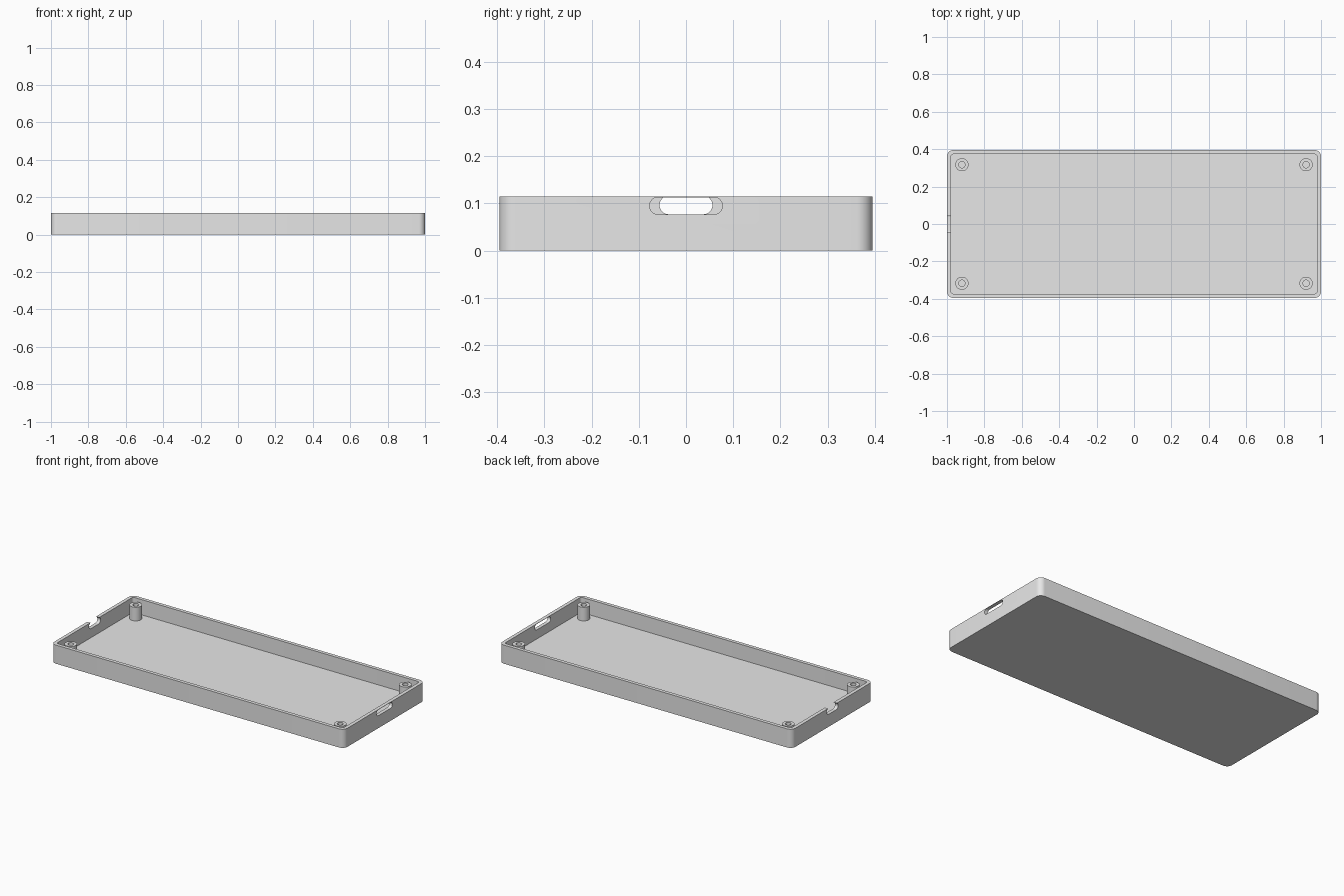
import bpy
import bmesh
from math import cos, sin, pi

if "Cube" in bpy.data.objects:
    bpy.data.objects.remove(bpy.data.objects["Cube"], do_unlink=True)

LENGTH, WIDTH, HEIGHT = 2.0, 0.79, 0.115
WALL, FLOOR, CORNER = 0.022, 0.021, 0.034

grey = bpy.data.materials.new("plain grey")
grey.use_nodes = True
colour = (0.8, 0.8, 0.8, 1.0)
grey.diffuse_color = colour
grey.node_tree.nodes["Principled BSDF"].inputs["Base Color"].default_value = colour


def rounded_outline(half_a, half_b, radius, steps=8):
    """Counter-clockwise outline of a rectangle with round corners."""
    points = []
    for quarter, (sa, sb) in enumerate([(1, 1), (-1, 1), (-1, -1), (1, -1)]):
        for i in range(steps + 1):
            angle = (quarter + i / steps) * pi / 2
            points.append((sa * (half_a - radius) + radius * cos(angle),
                           sb * (half_b - radius) + radius * sin(angle)))
    return points


def skin(name, loops):
    """Join loops of equal point count in order and cap both ends."""
    bm = bmesh.new()
    rings = [[bm.verts.new(p) for p in loop] for loop in loops]
    for low, high in zip(rings, rings[1:]):
        for i in range(len(low)):
            j = (i + 1) % len(low)
            bm.faces.new((low[i], low[j], high[j], high[i]))
    bm.faces.new(rings[0][::-1])
    bm.faces.new(rings[-1])
    bmesh.ops.remove_doubles(bm, verts=bm.verts[:], dist=1e-5)
    bmesh.ops.recalc_face_normals(bm, faces=bm.faces[:])
    mesh = bpy.data.meshes.new(name)
    bm.to_mesh(mesh)
    bm.free()
    mesh.materials.append(grey)
    obj = bpy.data.objects.new(name, mesh)
    bpy.context.collection.objects.link(obj)
    return obj


def activate(obj):
    bpy.ops.object.select_all(action="DESELECT")
    obj.select_set(True)
    bpy.context.view_layer.objects.active = obj


def smooth(obj):
    activate(obj)
    bpy.ops.object.shade_smooth_by_angle(angle=pi / 6)


# Open tray: outer wall, flat rim, inner wall and floor
outer = rounded_outline(LENGTH / 2, WIDTH / 2, CORNER)
inner = rounded_outline(LENGTH / 2 - WALL, WIDTH / 2 - WALL, CORNER - WALL)
tray = skin("tray", [[(x, y, z) for x, y in outline] for outline, z in
                     [(outer, 0), (outer, HEIGHT), (inner, HEIGHT), (inner, FLOOR)]])


# Port openings: a closed slot at the left end, an open notch at the right end
def cut_port(name, x, half_width, radius, bottom):
    outline = rounded_outline(half_width, radius, radius - 0.0001, 10)
    cutter = skin(name, [[(x + dx, y, bottom + radius + z) for y, z in outline]
                         for dx in (-0.05, 0.05)])
    cutter.hide_render = True
    cut = tray.modifiers.new(name, "BOOLEAN")
    cut.operation, cut.solver, cut.object = "DIFFERENCE", "EXACT", cutter
    activate(tray)
    bpy.ops.object.modifier_apply(modifier=cut.name)
    bpy.data.objects.remove(cutter, do_unlink=True)


cut_port("slot_cutter", LENGTH / 2, 0.077, 0.018, 0.077)
cut_port("notch_cutter", -LENGTH / 2, 0.056, 0.0195, 0.077)
smooth(tray)


# Screw posts with blind holes in the four corners
def circle(cx, cy, radius, z, sides=32):
    return [(cx + radius * cos(2 * pi * i / sides),
             cy + radius * sin(2 * pi * i / sides), z) for i in range(sides)]


POST_TOP = 0.105
for side, sx in (("left", 1), ("right", -1)):
    for end, sy in (("front", -1), ("back", 1)):
        cx, cy = sx * 0.92, sy * 0.317
        post = skin(f"screw_post_{end}_{side}",
                    [circle(cx, cy, r, z) for r, z in
                     [(0.035, FLOOR - 0.005), (0.035, POST_TOP),
                      (0.017, POST_TOP), (0.017, FLOOR + 0.005)]])
        smooth(post)
